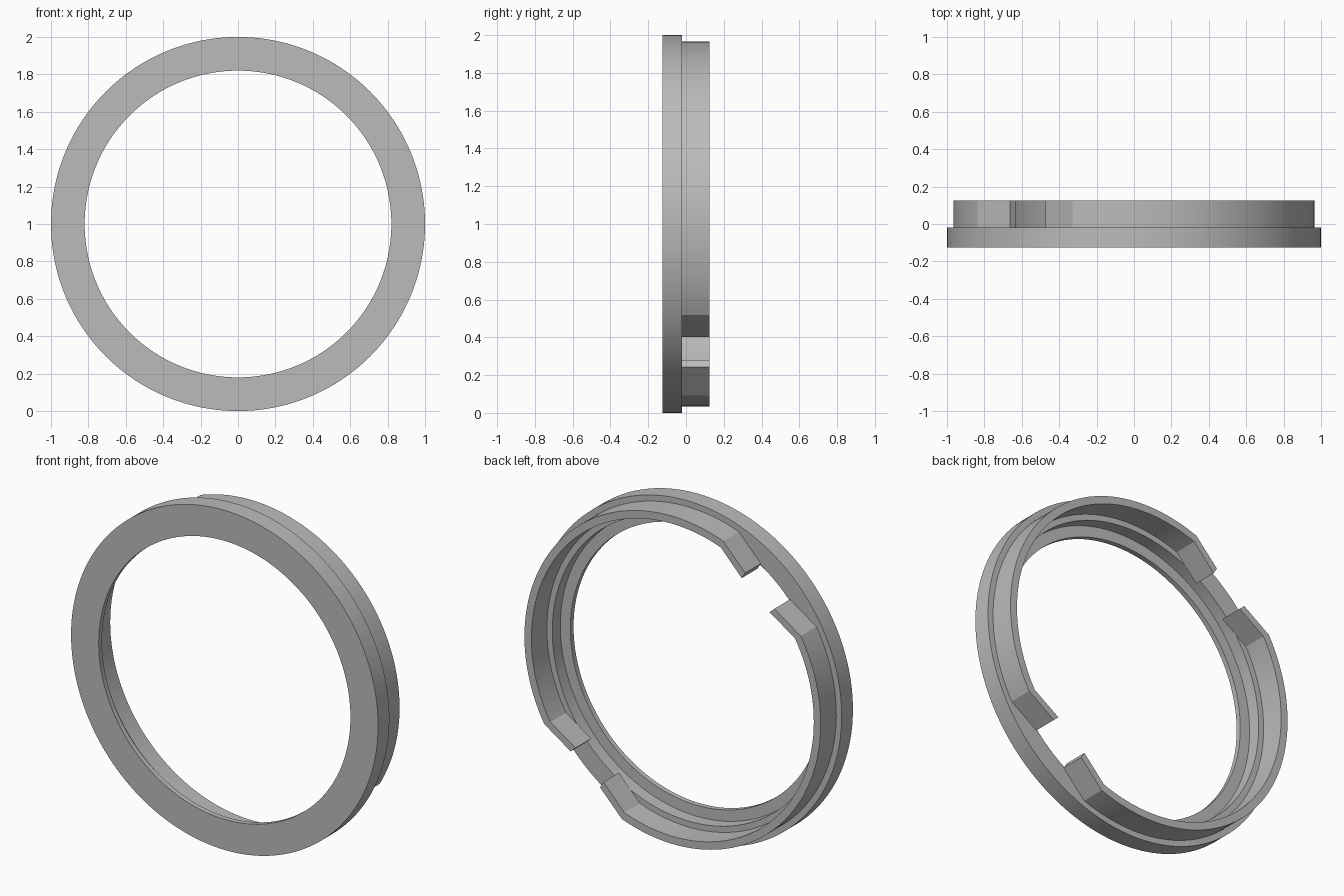
import bpy, bmesh
from math import cos, sin, radians, pi

if "Cube" in bpy.data.objects:
    bpy.data.objects.remove(bpy.data.objects["Cube"])

grey = bpy.data.materials.new("plain_grey")
grey.use_nodes = True
colour = (0.5, 0.5, 0.5, 1)
grey.diffuse_color = colour
grey.node_tree.nodes["Principled BSDF"].inputs["Base Color"].default_value = colour


def sweep(name, sections, closed):
    """Skin a list of (angle, [(radius, y), ...]) sections around the ring axis."""
    bm = bmesh.new()
    loops = [[bm.verts.new((r * cos(a), y, 1 + r * sin(a))) for r, y in pts]
             for a, pts in sections]
    n = len(loops[0])
    pairs = list(zip(loops, loops[1:]))
    if closed:
        pairs.append((loops[-1], loops[0]))
    else:
        bm.faces.new(loops[0])
        bm.faces.new(loops[-1])
    for p, q in pairs:
        for i in range(n):
            j = (i + 1) % n
            bm.faces.new((p[i], p[j], q[j], q[i]))
    bmesh.ops.recalc_face_normals(bm, faces=bm.faces)
    mesh = bpy.data.meshes.new(name)
    bm.to_mesh(mesh)
    bm.free()
    obj = bpy.data.objects.new(name, mesh)
    bpy.context.collection.objects.link(obj)
    mesh.materials.append(grey)
    bpy.ops.object.select_all(action='DESELECT')
    obj.select_set(True)
    bpy.context.view_layer.objects.active = obj
    bpy.ops.object.shade_smooth_by_angle(angle=radians(15))
    return obj


FRONT, SEAT, BACK = -0.125, -0.02, 0.125

# Front flange with a stepped lip inside
flange = [(1.0, FRONT), (1.0, SEAT), (0.885, SEAT),
          (0.885, -0.095), (0.82, -0.095), (0.82, FRONT)]
SIDES = 160
sweep("front_flange", [(2 * pi * i / SIDES, flange) for i in range(SIDES)], True)


# Two thin rear walls whose ends bend inward beside the gaps
def wall(inner, outer):
    return [(inner, SEAT), (outer, SEAT), (outer, BACK), (inner, BACK)]


GAP, TIP, BEND, STEPS = -50, 8, 20, 64
for name, start in (("rear_wall_right", GAP), ("rear_wall_left", GAP + 180)):
    first, last = start + BEND, start + 180 - BEND
    parts = [(radians(start + TIP), wall(0.85, 0.893))]
    parts += [(radians(first + (last - first) * i / STEPS), wall(0.92, 0.965))
              for i in range(STEPS + 1)]
    parts.append((radians(start + 180 - TIP), wall(0.85, 0.893)))
    sweep(name, parts, False)
